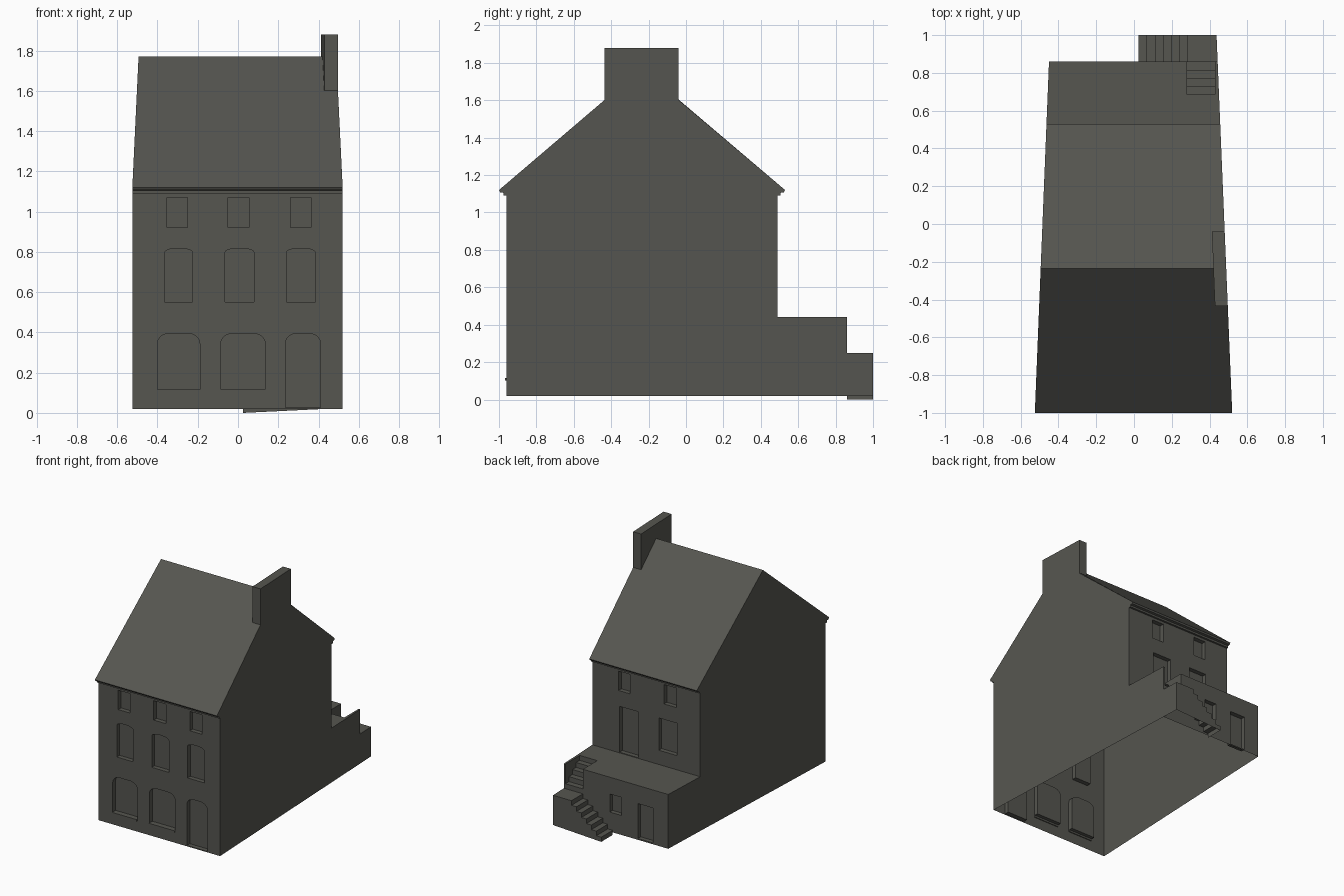
import bpy
import bmesh
import math
from mathutils import Vector

cube = bpy.data.objects.get("Cube")
if cube:
    bpy.data.objects.remove(cube)

stone = bpy.data.materials.new("dark_grey_stone")
stone.use_nodes = True
GREY = (0.092, 0.092, 0.08, 1)
stone.diffuse_color = GREY
stone.node_tree.nodes["Principled BSDF"].inputs["Base Color"].default_value = GREY

BASE, TERRACE, LANDING = 0.02, 0.44, 0.25
FRONT, BACK, YARD, END = -0.96, 0.49, 0.86, 1.0
RIDGE_Y = -0.235


# The plan tapers towards the back
def left_x(y):
    return -0.525 + 0.0403 * (y + 1)


def right_x(y):
    return 0.52 - 0.0415 * (y + 1)


def finish(bm, name):
    mesh = bpy.data.meshes.new(name)
    bm.to_mesh(mesh)
    bm.free()
    mesh.materials.append(stone)
    ob = bpy.data.objects.new(name, mesh)
    bpy.context.scene.collection.objects.link(ob)
    return ob


def orient(face, out):
    face.normal_update()
    if face.normal.dot(Vector(out)) < 0:
        face.normal_flip()


def add_face(bm, points, out):
    orient(bm.faces.new([bm.verts.new(p) for p in points]), out)


def opening(x0, x1, z0, z1, corner=0, rise=0):
    """Outline with a straight sill and quarter-ellipse upper corners."""
    if not corner:
        return [(x0, z0), (x1, z0), (x1, z1), (x0, z1)]
    steps = [math.pi / 2 * i / 6 for i in range(7)]
    pts = [(x0, z0), (x1, z0)]
    pts += [(x1 - corner + corner * math.cos(a), z1 - rise + rise * math.sin(a)) for a in steps]
    pts += [(x0 + corner - corner * math.sin(a), z1 - rise + rise * math.cos(a)) for a in steps]
    return pts


def segmental(x0, x1, z0, z1):
    return opening(x0, x1, z0, z1, (x1 - x0) / 2 - 0.005, 0.022)


def wall(name, y, outline, holes, side, depth=0.035):
    """Flat wall facing side * y with recessed openings."""
    bm = bmesh.new()
    out = (0, side, 0)
    inner = y - side * depth
    edges = []
    for loop in [outline] + holes:
        vs = [bm.verts.new((x, y, z)) for x, z in loop]
        edges += [bm.edges.new((vs[i - 1], vs[i])) for i in range(len(vs))]
    bmesh.ops.triangle_fill(bm, use_beauty=True, edges=edges, normal=out)
    for f in bm.faces:
        orient(f, out)
    for loop in holes:
        cx = sum(p[0] for p in loop) / len(loop)
        cz = (min(p[1] for p in loop) + max(p[1] for p in loop)) / 2
        for (xa, za), (xb, zb) in zip(loop, loop[1:] + loop[:1]):
            toward = (cx - (xa + xb) / 2, 0, cz - (za + zb) / 2)
            add_face(bm, [(xa, y, za), (xb, y, zb), (xb, inner, zb), (xa, inner, za)], toward)
        add_face(bm, [(x, inner, z) for x, z in loop], out)
    return finish(bm, name)


# Front wall: three storeys of openings
GROUND = [(-0.4, -0.19), (-0.085, 0.135)]
front_holes = [opening(a, b, 0.115, 0.395, 0.06, 0.05) for a, b in GROUND]
front_holes.append(opening(0.235, 0.41, 0.027, 0.395, 0.06, 0.05))
front_holes += [segmental(a, b, 0.55, 0.818)
                for a, b in [(-0.365, -0.225), (-0.065, 0.08), (0.24, 0.385)]]
front_holes += [opening(a, b, 0.92, 1.07)
                for a, b in [(-0.353, -0.25), (-0.05, 0.055), (0.26, 0.363)]]
wall("front_wall", FRONT,
     opening(left_x(FRONT), right_x(FRONT), BASE, 1.09), front_holes, -1)

# Rear wall above the terrace
rear_holes = [opening(0.065, 0.225, 0.445, 0.8), opening(-0.265, -0.11, 0.55, 0.8),
              opening(0.135, 0.235, 0.92, 1.07), opening(-0.26, -0.155, 0.92, 1.07)]
wall("rear_wall", BACK, opening(left_x(BACK), right_x(BACK), TERRACE, 1.09), rear_holes, 1)

# Yard wall under the terrace, notched for the stair
SX0, SX1, SY = 0.28, 0.43, 0.685
wall("yard_wall", YARD,
     [(left_x(YARD), BASE), (left_x(YARD), TERRACE), (SX0, TERRACE), (SX0, LANDING),
      (SX1, LANDING), (SX1, TERRACE), (right_x(YARD), TERRACE), (right_x(YARD), BASE)],
     [opening(-0.05, 0.05, 0.17, 0.31), opening(-0.32, -0.19, 0.03, 0.3)], 1)

# Roof and eaves, swept across the tapering plan
front_eave = [(FRONT, 1.09), (-0.975, 1.09), (-0.975, 1.105), (-0.993, 1.108), (-1.0, 1.12)]
rear_eave = [(2 * RIDGE_Y - y, z) for y, z in reversed(front_eave)]
roof_line = front_eave + [(RIDGE_Y, 1.77)] + rear_eave
bm = bmesh.new()
for (ya, za), (yb, zb) in zip(roof_line, roof_line[1:]):
    add_face(bm, [(left_x(ya), ya, za), (right_x(ya), ya, za),
                  (right_x(yb), yb, zb), (left_x(yb), yb, zb)], (0, za - zb, yb - ya))
finish(bm, "roof")

# Gable walls; the one on the model's left also carries the chimney and landing
CY0, CY1, CTOP, CFOOT = -0.435, -0.04, 1.88, 1.602
left_line = [(FRONT, BASE)] + roof_line + [(BACK, TERRACE), (YARD, TERRACE), (YARD, BASE)]
right_line = ([(FRONT, BASE)] + front_eave
              + [(CY0, CFOOT), (CY0, CTOP), (CY1, CTOP), (CY1, CFOOT)] + rear_eave
              + [(BACK, TERRACE), (YARD, TERRACE), (YARD, LANDING), (END, LANDING), (END, BASE)])
for name, line, x_at, side in [("plain_gable_wall", left_line, left_x, -1),
                               ("chimney_gable_wall", right_line, right_x, 1)]:
    bm = bmesh.new()
    add_face(bm, [(x_at(y), y, z) for y, z in line], (side, 0, 0))
    finish(bm, name)

# Chimney: front, back, inner side and top
bm = bmesh.new()
fo, bo = right_x(CY0), right_x(CY1)
fi, bi = fo - 0.068, bo - 0.068
for (xa, ya), (xb, yb), out in [((fi, CY0), (fo, CY0), (0, -1, 0)),
                                ((bi, CY1), (bo, CY1), (0, 1, 0)),
                                ((fi, CY0), (bi, CY1), (-1, 0, 0))]:
    add_face(bm, [(xa, ya, CFOOT), (xb, yb, CFOOT), (xb, yb, CTOP), (xa, ya, CTOP)], out)
add_face(bm, [(fi, CY0, CTOP), (fo, CY0, CTOP), (bo, CY1, CTOP), (bi, CY1, CTOP)], (0, 0, 1))
finish(bm, "chimney")

# Terrace floor around the stairwell
bm = bmesh.new()
plan = [(left_x(BACK), BACK), (right_x(BACK), BACK), (right_x(YARD), YARD), (SX1, YARD),
        (SX1, SY), (SX0, SY), (SX0, YARD), (left_x(YARD), YARD)]
add_face(bm, [(x, y, TERRACE) for x, y in plan], (0, 0, 1))
finish(bm, "terrace_floor")


def stair_line(start, end, low, high, treads):
    """Zigzag of (run, height) points with one more riser than treads."""
    run, rise = (end - start) / treads, (high - low) / (treads + 1)
    pts = [(start, low)]
    for i in range(treads):
        z = low + rise * (i + 1)
        pts += [(start + run * i, z), (start + run * (i + 1), z)]
    return pts + [(end, high)]


# Upper stair, cut into the terrace
bm = bmesh.new()
zigzag = stair_line(YARD, SY, LANDING, TERRACE, 4)
for (ya, za), (yb, zb) in zip(zigzag, zigzag[1:]):
    add_face(bm, [(SX0, ya, za), (SX1, ya, za), (SX1, yb, zb), (SX0, yb, zb)], (0, 1, 1))
for x, out in [(SX0, (1, 0, 0)), (SX1, (-1, 0, 0))]:
    add_face(bm, [(x, y, z) for y, z in zigzag] + [(x, YARD, TERRACE)], out)
finish(bm, "upper_stair")

# Lower stair and landing along the yard wall
bm = bmesh.new()
zigzag = stair_line(0.025, SX0, 0, LANDING, 6)
for (xa, za), (xb, zb) in zip(zigzag, zigzag[1:]):
    add_face(bm, [(xa, YARD, za), (xa, END, za), (xb, END, zb), (xb, YARD, zb)], (-1, 0, 1))
add_face(bm, [(SX0, YARD, LANDING), (SX0, END, LANDING),
              (right_x(END), END, LANDING), (right_x(YARD), YARD, LANDING)], (0, 0, 1))
add_face(bm, [(x, END, z) for x, z in zigzag]
         + [(right_x(END), END, LANDING), (right_x(END), END, BASE)], (0, 1, 0))
finish(bm, "lower_stair")

# Thin sills under the ground floor windows
for i, (a, b) in enumerate(GROUND):
    bpy.ops.mesh.primitive_cube_add(size=1, location=((a + b) / 2, FRONT, 0.108))
    sill = bpy.context.object
    sill.name = f"window_sill_{i + 1}"
    sill.scale = (b - a, 0.014, 0.014)
    sill.data.materials.append(stone)
